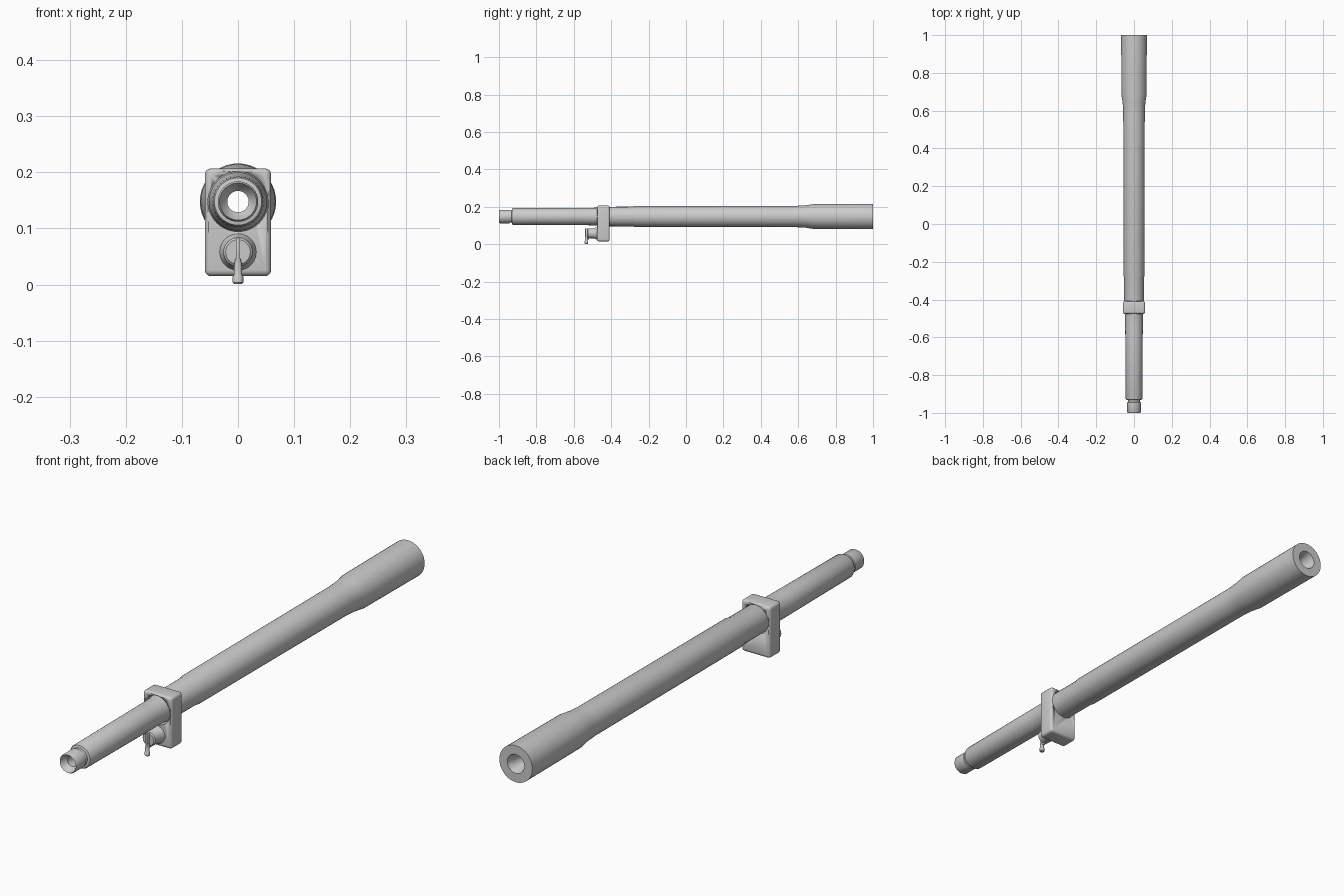
import bpy, bmesh, math
from mathutils import Matrix, Vector

if "Cube" in bpy.data.objects:
    bpy.data.objects.remove(bpy.data.objects["Cube"])

AXIS_Z = 0.148


def finish(bm, name, angle=35):
    bmesh.ops.recalc_face_normals(bm, faces=bm.faces)
    me = bpy.data.meshes.new(name)
    bm.to_mesh(me)
    bm.free()
    ob = bpy.data.objects.new(name, me)
    bpy.context.collection.objects.link(ob)
    bpy.ops.object.select_all(action='DESELECT')
    ob.select_set(True)
    bpy.context.view_layer.objects.active = ob
    bpy.ops.object.shade_smooth_by_angle(angle=math.radians(angle))
    return ob


def lathe(name, profile, centre, axis='Y', seg=40, closed=False):
    """Revolve (position, radius) pairs about the y or z axis."""
    bm = bmesh.new()
    rings = []
    for p, r in profile:
        ring = []
        for i in range(seg):
            a = 2 * math.pi * i / seg
            u, v = r * math.cos(a), r * math.sin(a)
            co = (u, p, v) if axis == 'Y' else (u, v, p)
            ring.append(bm.verts.new(Vector(co) + Vector(centre)))
        rings.append(ring)
    pairs = list(zip(rings, rings[1:]))
    if closed:
        pairs.append((rings[-1], rings[0]))
    else:
        bm.faces.new(rings[0])
        bm.faces.new(rings[-1])
    for a, b in pairs:
        for i in range(seg):
            j = (i + 1) % seg
            bm.faces.new((a[i], a[j], b[j], b[i]))
    return finish(bm, name)


# Stepped tube: outside from front to back, then the bore back to the front
outer = [(-1, 0.033), (-0.995, 0.036), (-0.945, 0.036), (-0.943, 0.033),
         (-0.932, 0.033), (-0.93, 0.042), (-0.925, 0.0445), (-0.55, 0.0465),
         (-0.475, 0.047), (-0.45, 0.052), (-0.285, 0.0525), (-0.275, 0.0555),
         (0.59, 0.057), (0.64, 0.060), (0.685, 0.0665), (1, 0.068)]
inner = [(1, 0.035), (0.965, 0.024), (0.90, 0.019),
         (-0.975, 0.019), (-0.98, 0.024)]
lathe("main_tube", outer + inner, (0, 0, AXIS_Z), closed=True)

# Clamp block with rounded edges and a round opening for the tube
bm = bmesh.new()
bmesh.ops.create_cube(bm, size=1, matrix=Matrix.Translation((0, -0.442, 0.111))
                      @ Matrix.Diagonal((0.118, 0.068, 0.192, 1)))
bmesh.ops.bevel(bm, geom=bm.edges[:], offset=0.011, segments=4, profile=0.5,
                affect='EDGES')
block = finish(bm, "clamp_block")
cutter = lathe("block_cutter", [(-0.6, 0.0535), (-0.3, 0.0535)], (0, 0, AXIS_Z))
cutter.hide_render = True
cutter.hide_set(True)
mod = block.modifiers.new("opening", 'BOOLEAN')
mod.operation = 'DIFFERENCE'
mod.solver = 'EXACT'
mod.object = cutter
bpy.context.view_layer.objects.active = block
bpy.ops.object.modifier_apply(modifier=mod.name)
bpy.data.objects.remove(cutter, do_unlink=True)

# Collar and knob on the front of the block
lathe("knob", [(-0.527, 0.022), (-0.523, 0.026), (-0.492, 0.0265),
               (-0.484, 0.031), (-0.47, 0.034)], (0, 0, 0.058), seg=28)

# Lever head and downward pin at the knob's end
bm = bmesh.new()
bmesh.ops.create_cube(bm, size=1, matrix=Matrix.Translation((0, -0.528, 0.055))
                      @ Matrix.Diagonal((0.008, 0.022, 0.058, 1)))
bmesh.ops.bevel(bm, geom=bm.edges[:], offset=0.002, segments=2, profile=0.5,
                affect='EDGES')
finish(bm, "lever_rib")
lathe("lever_pin", [(0, 0.007), (0.003, 0.0095), (0.013, 0.0095), (0.017, 0.007),
                    (0.03, 0.0075), (0.045, 0.005)], (0, -0.533, 0.001),
      axis='Z', seg=20)
